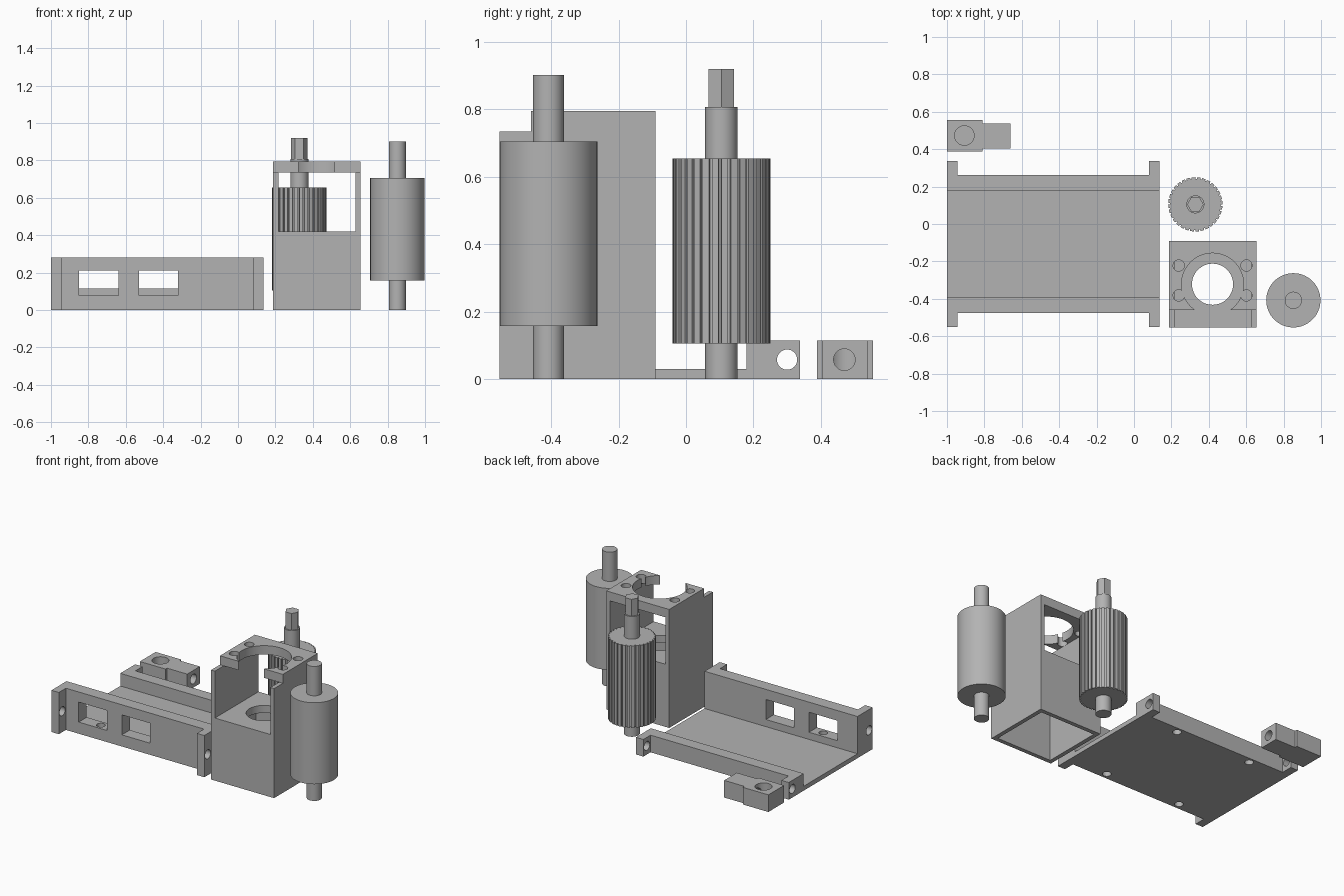
import bpy, bmesh, math
from mathutils import Vector, Matrix

old = bpy.data.objects.get("Cube")
if old:
    bpy.data.objects.remove(old, do_unlink=True)

grey = bpy.data.materials.new("plain_grey")
grey.use_nodes = True
COLOUR = (0.45, 0.45, 0.45, 1)
grey.diffuse_color = COLOUR
grey.node_tree.nodes["Principled BSDF"].inputs["Base Color"].default_value = COLOUR


def make(name, bm):
    bmesh.ops.recalc_face_normals(bm, faces=bm.faces)
    mesh = bpy.data.meshes.new(name)
    bm.to_mesh(mesh)
    bm.free()
    mesh.materials.append(grey)
    ob = bpy.data.objects.new(name, mesh)
    bpy.context.collection.objects.link(ob)
    return ob


def box(name, x0, x1, y0, y1, z0, z1):
    bm = bmesh.new()
    bmesh.ops.create_cube(bm, size=1)
    for v in bm.verts:
        v.co = Vector(((x0 + x1) / 2 + v.co.x * (x1 - x0),
                       (y0 + y1) / 2 + v.co.y * (y1 - y0),
                       (z0 + z1) / 2 + v.co.z * (z1 - z0)))
    return make(name, bm)


def prism(name, points, z0, z1):
    """Extrude a closed outline upward."""
    bm = bmesh.new()
    face = bm.faces.new([bm.verts.new((x, y, z0)) for x, y in points])
    geom = bmesh.ops.extrude_face_region(bm, geom=[face])["geom"]
    for v in geom:
        if isinstance(v, bmesh.types.BMVert):
            v.co.z = z1
    return make(name, bm)


def rod(name, x, y, r, z0, z1, sides=48):
    ring = [(x + r * math.cos(math.tau * i / sides),
             y + r * math.sin(math.tau * i / sides)) for i in range(sides)]
    return prism(name, ring, z0, z1)


def cross_rod(name, y, z, r, x0, x1):
    """Cylinder lying along x."""
    ob = rod(name, 0, 0, r, x0, x1, 32)
    ob.data.transform(Matrix.Translation((0, y, z)) @ Matrix.Rotation(math.pi / 2, 4, 'Y'))
    return ob


def combine(target, others, operation):
    for other in others:
        mod = target.modifiers.new(operation.lower(), 'BOOLEAN')
        mod.operation, mod.solver, mod.object = operation, 'EXACT', other
        other.hide_render = True
        bpy.context.view_layer.objects.active = target
        bpy.ops.object.modifier_apply(modifier=mod.name)
        bpy.data.objects.remove(other, do_unlink=True)
    return target


def smooth(ob):
    bpy.ops.object.select_all(action='DESELECT')
    ob.select_set(True)
    bpy.context.view_layer.objects.active = ob
    bpy.ops.object.shade_smooth_by_angle(angle=math.radians(30))


# Tray: floor, tall front wall, low back wall and end tabs
L, R = -1.0, 0.135
TALL, LOW, TAB = 0.28, 0.115, 0.055
tray = box("tray", L, R, -0.475, 0.262, 0, 0.03)
walls = [box("front_wall", L, R, -0.475, -0.39, 0, TALL),
         box("back_wall", L, R, 0.18, 0.262, 0, LOW)]
for x in (L, R - TAB):
    walls.append(box("front_tab", x, x + TAB, -0.55, -0.47, 0, TALL))
    walls.append(box("back_tab", x, x + TAB, 0.255, 0.338, 0, LOW))
combine(tray, walls, 'UNION')

# Windows, mounting holes through the tabs and blind holes underneath
cuts = [box("window", x, x + 0.21, -0.6, -0.3, 0.078, 0.212) for x in (-0.85, -0.53)]
cuts.append(cross_rod("front_hole", -0.513, TALL / 2, 0.03, -1.1, 0.2))
cuts.append(cross_rod("back_hole", 0.3, LOW / 2, 0.03, -1.1, 0.2))
for x in (-0.715, -0.15):
    for y in (-0.433, 0.222):
        cuts.append(rod("base_hole", x, y, 0.027, -0.05, 0.085, 32))
combine(tray, cuts, 'DIFFERENCE')
smooth(tray)

# Housing: hollow box, open below, with a shelf and open upper front and back
CX, CY = 0.42, -0.322
X0, X1, Y0, Y1 = 0.188, 0.655, -0.553, -0.09
WALL, SHELF, PLATE = 0.028, 0.42, 0.735
housing = box("housing", X0, X1, Y0, Y1, 0, PLATE)
combine(housing, [
    box("lower_cavity", X0 + WALL, X1 - WALL, Y0 + WALL, Y1 - WALL, -0.1, SHELF - 0.05),
    box("upper_opening", X0 + WALL, X1 - WALL, Y0 - 0.1, Y1 + 0.1, SHELF, 0.9),
    rod("shelf_hole", CX, CY, 0.11, 0.3, 0.5)], 'DIFFERENCE')

# Top clamp plate with a round seat, a front mouth and four screw holes
plate = box("clamp_plate", X0, X1, -0.46, Y1, PLATE, 0.795)
mouth = [(CX - 0.15, -0.38), (CX - 0.095, -0.461), (CX - 0.095, -0.6),
         (CX + 0.095, -0.6), (CX + 0.095, -0.461), (CX + 0.15, -0.38)]
cuts = [rod("seat", CX, CY, 0.166, 0.6, 0.9, 64), prism("mouth", mouth, 0.6, 0.9)]
for sx in (-1, 1):
    for sy in (-1, 1):
        cuts.append(rod("screw_hole", CX + sx * 0.181, CY + sy * 0.08 + 0.02, 0.03, 0.6, 0.9, 32))
combine(plate, cuts, 'DIFFERENCE')
combine(housing, [plate], 'UNION')
smooth(housing)

# Plain roller
plain = rod("plain_roller", 0.852, -0.408, 0.145, 0.158, 0.705, 64)
combine(plain, [rod("plain_shaft", 0.852, -0.408, 0.046, 0, 0.902)], 'UNION')
smooth(plain)

# Grooved roller with a hexagonal drive end
GX, GY, TEETH = 0.328, 0.105, 32
outline = []
for i in range(TEETH):
    for part, r in ((0, 0.145), (0.35, 0.145), (0.7, 0.145), (0.72, 0.136), (0.98, 0.136)):
        a = math.tau * (i + part) / TEETH
        outline.append((GX + r * math.cos(a), GY + r * math.sin(a)))
grooved = prism("grooved_roller", outline, 0.105, 0.655)
combine(grooved, [rod("grooved_shaft", GX, GY, 0.048, 0, 0.807),
                  rod("hex_drive", GX, GY, 0.044, 0.7, 0.92, 6)], 'UNION')
smooth(grooved)

# Small bearing block with a stepped end
block = box("bearing_block", -1, -0.81, 0.388, 0.555, 0, LOW)
combine(block, [box("block_end", -0.85, -0.66, 0.404, 0.538, 0, LOW)], 'UNION')
combine(block, [rod("block_socket", -0.907, 0.473, 0.052, 0.02, 0.2),
                cross_rod("block_bore", 0.47, LOW / 2, 0.032, -0.9, -0.6)], 'DIFFERENCE')
smooth(block)
